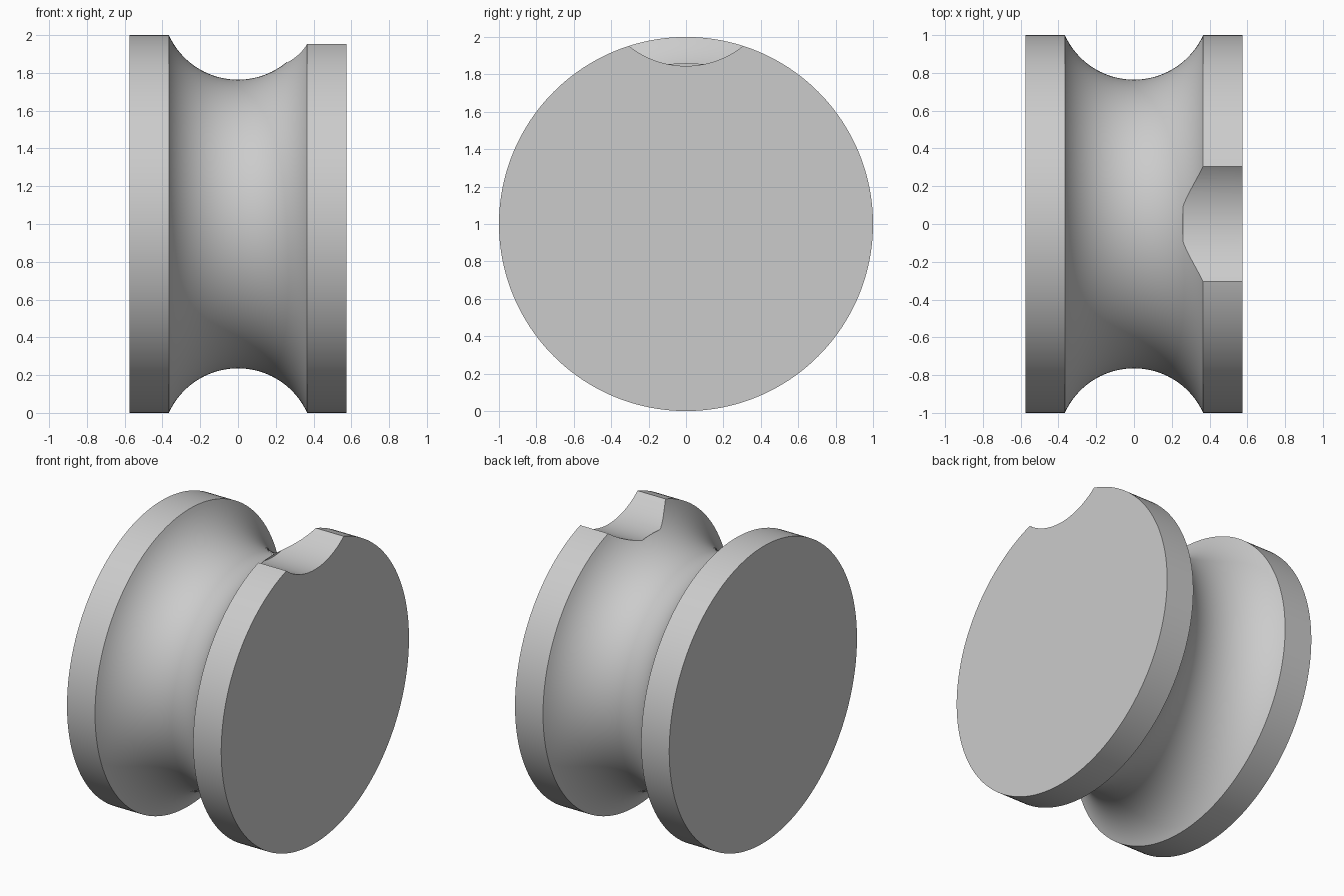
import bpy, bmesh
from math import asin, cos, sin, pi
from mathutils import Matrix, Vector

if "Cube" in bpy.data.objects:
    bpy.data.objects.remove(bpy.data.objects["Cube"])

HALF_WIDTH, LIP, RADIUS = 0.575, 0.366, 1.0
GROOVE_R, GROOVE_C = 0.402, 1.166
NOTCH_R, NOTCH_Z, NOTCH_X = 0.488, 2.333, 0.26
STEPS, ARC = 192, 40

grey = bpy.data.materials.new("plain_grey")
grey.use_nodes = True
colour = (0.6, 0.6, 0.6, 1)
grey.diffuse_color = colour
grey.node_tree.nodes["Principled BSDF"].inputs["Base Color"].default_value = colour


def make_object(name, bm):
    bmesh.ops.recalc_face_normals(bm, faces=bm.faces)
    mesh = bpy.data.meshes.new(name)
    bm.to_mesh(mesh)
    bm.free()
    mesh.materials.append(grey)
    obj = bpy.data.objects.new(name, mesh)
    bpy.context.collection.objects.link(obj)
    return obj


# Grooved wheel: rim, concave arc, rim, spun about the x axis
span = asin(LIP / GROOVE_R)
profile = [(-HALF_WIDTH, RADIUS), (-LIP, RADIUS)]
for i in range(1, ARC):
    a = -span + 2 * span * i / ARC
    profile.append((GROOVE_R * sin(a), GROOVE_C - GROOVE_R * cos(a)))
profile += [(LIP, RADIUS), (HALF_WIDTH, RADIUS)]

bm = bmesh.new()
verts = [bm.verts.new((x, 0, 1 + r)) for x, r in profile]
edges = [bm.edges.new(pair) for pair in zip(verts, verts[1:])]
bmesh.ops.spin(bm, geom=verts + edges, cent=(0, 0, 1), axis=(1, 0, 0),
               angle=2 * pi, steps=STEPS, use_merge=False)
bmesh.ops.remove_doubles(bm, verts=bm.verts, dist=0.0001)
bmesh.ops.holes_fill(bm, edges=[e for e in bm.edges if e.is_boundary], sides=0)
wheel = make_object("grooved_wheel", bm)

# Round notch cut across the top of the left rim
bm = bmesh.new()
place = Matrix.Translation(Vector((NOTCH_X + 0.5, 0, NOTCH_Z))) @ Matrix.Rotation(pi / 2, 4, "Y")
bmesh.ops.create_cone(bm, cap_ends=True, segments=160, radius1=NOTCH_R,
                      radius2=NOTCH_R, depth=1, matrix=place)
cutter = make_object("notch_cutter", bm)
cutter.hide_render = True

cut = wheel.modifiers.new("notch", "BOOLEAN")
cut.operation = "DIFFERENCE"
cut.solver = "EXACT"
cut.object = cutter

bpy.ops.object.select_all(action="DESELECT")
wheel.select_set(True)
bpy.context.view_layer.objects.active = wheel
bpy.ops.object.modifier_apply(modifier=cut.name)
bpy.data.objects.remove(cutter)
bpy.ops.object.shade_smooth_by_angle(angle=pi / 6)
